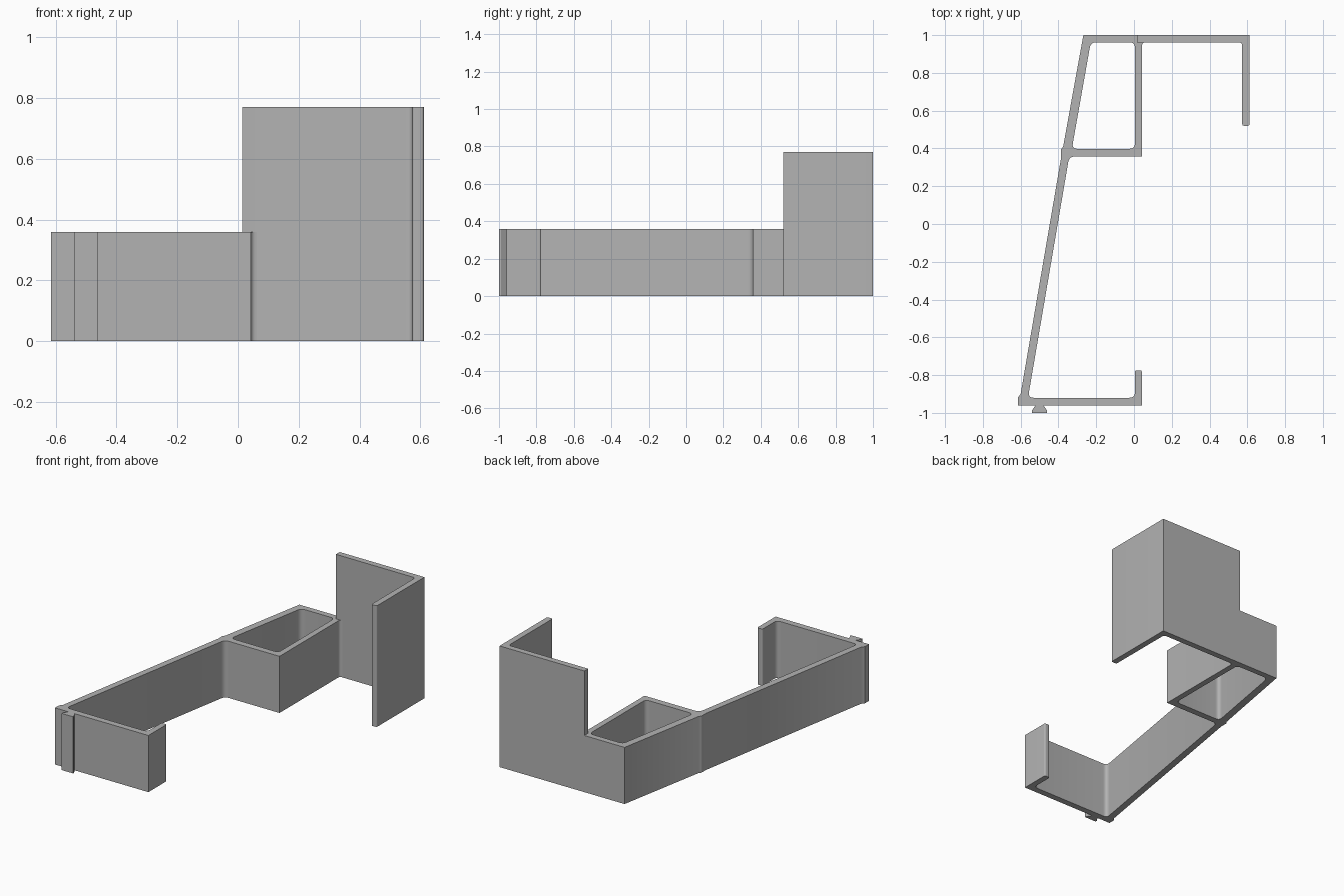
import bpy
import bmesh
import math
from mathutils import Vector

cube = bpy.data.objects.get("Cube")
if cube:
    bpy.data.objects.remove(cube, do_unlink=True)

grey = bpy.data.materials.new("plain grey")
grey.use_nodes = True
grey.diffuse_color = (0.45, 0.45, 0.45, 1)
grey.node_tree.nodes["Principled BSDF"].inputs["Base Color"].default_value = grey.diffuse_color

LOW, TALL = 0.36, 0.77
R = 0.03   # inside corner fillet
E = 0.01   # rounded lip ends


def rounded(corners, steps=6):
    """Outline from (x, y) or (x, y, fillet) corners."""
    out = []
    n = len(corners)
    for i, c in enumerate(corners):
        p = Vector(c[:2])
        if len(c) < 3:
            out.append(p)
            continue
        a = p + (Vector(corners[i - 1][:2]) - p).normalized() * c[2]
        b = p + (Vector(corners[(i + 1) % n][:2]) - p).normalized() * c[2]
        for k in range(steps + 1):
            t = k / steps
            out.append(a * (1 - t) ** 2 + p * (2 * t * (1 - t)) + b * t ** 2)
    return out


def extrude_plan(name, height, *outlines):
    """Stand a plan outline (with optional holes) up from the ground."""
    curve = bpy.data.curves.new(name, "CURVE")
    curve.dimensions = "2D"
    curve.fill_mode = "BOTH"
    curve.extrude = height / 2
    for outline in outlines:
        pts = rounded(outline)
        spline = curve.splines.new("POLY")
        spline.points.add(len(pts) - 1)
        for sp, p in zip(spline.points, pts):
            sp.co = (p.x, p.y, 0, 1)
        spline.use_cyclic_u = True
    obj = bpy.data.objects.new(name, curve)
    bpy.context.collection.objects.link(obj)
    bpy.ops.object.select_all(action="DESELECT")
    obj.select_set(True)
    bpy.context.view_layer.objects.active = obj
    bpy.ops.object.convert(target="MESH")
    obj = bpy.context.view_layer.objects.active
    bm = bmesh.new()
    bm.from_mesh(obj.data)
    bmesh.ops.remove_doubles(bm, verts=bm.verts, dist=0.0005)
    bmesh.ops.translate(bm, verts=bm.verts, vec=(0, 0, height / 2))
    bmesh.ops.recalc_face_normals(bm, faces=bm.faces)
    bm.to_mesh(obj.data)
    bm.free()
    obj.data.materials.clear()
    obj.data.materials.append(grey)
    bpy.ops.object.shade_smooth_by_angle(angle=math.radians(30))
    return obj


# Low frame: slanted spine, front arm with lip, and closed rear pocket
frame = [
    (-0.615, -0.96), (0.042, -0.96), (0.042, -0.775, E), (0.005, -0.775, E),
    (0.005, -0.92, R), (-0.561, -0.92, R), (-0.343, 0.357, R),
    (0.042, 0.357), (0.042, 0.962, 0.02), (0.07, 0.962),
    (0.015, 0.962), (0.015, 1.0), (-0.268, 1.0),
    (-0.375, 0.41), (-0.386, 0.395), (-0.386, 0.35),
    (-0.600, -0.90), (-0.615, -0.92),
]
# The wall corner beside the tall plate keeps its fillet inside the plate run
frame[9:11] = [(0.06, 0.962), (0.06, 0.965), (0.015, 0.965)]
pocket = [(-0.329, 0.398, R), (0.005, 0.398, R), (0.005, 0.962, R), (-0.229, 0.962, R)]
extrude_plan("low_frame", LOW, frame, pocket)

# Tall hooked plate at the rear
extrude_plan("tall_hook", TALL, [
    (0.015, 0.962), (0.573, 0.962, 0.02), (0.573, 0.52, E), (0.611, 0.52, E),
    (0.611, 1.0), (0.015, 1.0),
])

# Flared rail on the front arm
extrude_plan("front_rail", LOW, [
    (-0.52, -0.958), (-0.54, -0.988), (-0.54, -1.0),
    (-0.46, -1.0), (-0.46, -0.988), (-0.48, -0.958),
])
